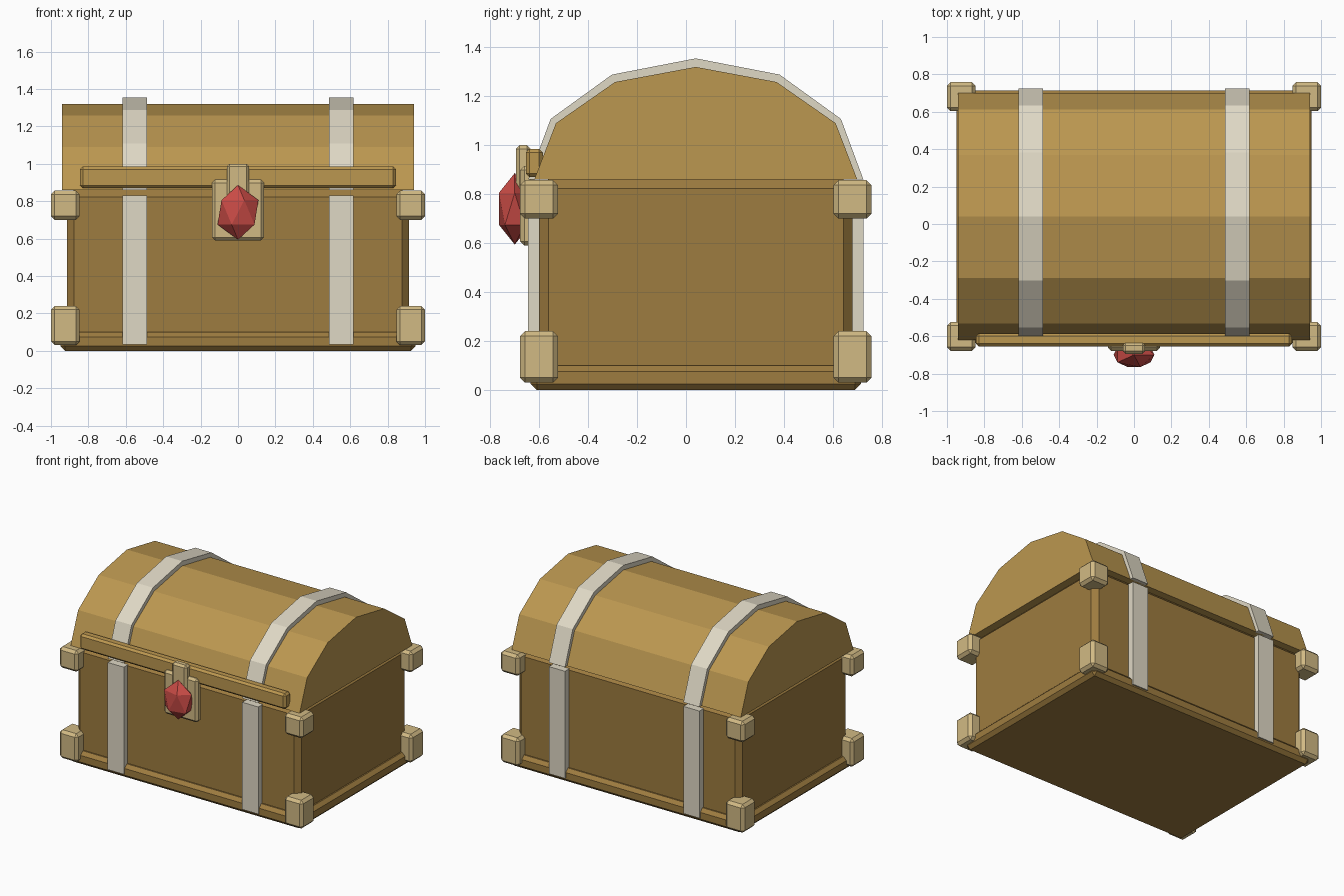
import bpy, bmesh
from math import sin, cos, pi

if "Cube" in bpy.data.objects:
    bpy.data.objects.remove(bpy.data.objects["Cube"])


def material(name, rgb):
    m = bpy.data.materials.new(name)
    m.diffuse_color = (*rgb, 1)
    m.use_nodes = True
    m.node_tree.nodes["Principled BSDF"].inputs["Base Color"].default_value = m.diffuse_color
    return m


WOOD = material("wood", (0.34, 0.20, 0.05))
LID = material("lid_wood", (0.50, 0.31, 0.08))
BAND = material("band_metal", (0.74, 0.69, 0.56))
BRASS = material("brass", (0.64, 0.49, 0.23))
GEM = material("gem_red", (0.58, 0.07, 0.06))
CY = 0.04  # middle of the chest in y


def finish(name, bm, mat):
    bmesh.ops.recalc_face_normals(bm, faces=bm.faces)
    me = bpy.data.meshes.new(name)
    bm.to_mesh(me)
    bm.free()
    me.materials.append(mat)
    ob = bpy.data.objects.new(name, me)
    bpy.context.collection.objects.link(ob)
    return ob


def box(name, xs, ys, zs, mat, bevel=0):
    bm = bmesh.new()
    bmesh.ops.create_cube(bm, size=1)
    for v in bm.verts:
        v.co = [(r[0] + r[1]) / 2 + c * (r[1] - r[0])
                for c, r in zip(v.co, (xs, ys, zs))]
    if bevel:
        bmesh.ops.bevel(bm, geom=bm.edges[:], offset=bevel, segments=1,
                        profile=0.5, affect='EDGES')
    return finish(name, bm, mat)


def arc(ry, rz):
    return [(CY - ry * cos(i * pi / 6), 0.86 + rz * sin(i * pi / 6)) for i in range(7)]


def extrude_x(name, profile, x0, x1, mat):
    bm = bmesh.new()
    a = [bm.verts.new((x0, y, z)) for y, z in profile]
    b = [bm.verts.new((x1, y, z)) for y, z in profile]
    bm.faces.new(a)
    bm.faces.new(b)
    for i in range(len(a)):
        j = (i + 1) % len(a)
        bm.faces.new((a[i], a[j], b[j], b[i]))
    return finish(name, bm, mat)


# Chest body and base
box("base", (-0.95, 0.95), (-0.635, 0.715), (0, 0.10), WOOD, 0.025)
box("body", (-0.915, 0.915), (-0.60, 0.68), (0.05, 0.86), WOOD, 0.037)

# Faceted barrel lid
extrude_x("lid", arc(0.66, 0.46), -0.94, 0.94, LID)

# Metal straps over the lid and down the front and back
for side, x0, x1 in (("left", -0.618, -0.486), ("right", 0.486, 0.618)):
    extrude_x("lid_band_" + side, arc(0.685, 0.495) + arc(0.63, 0.43)[::-1], x0, x1, BAND)
    box("front_band_" + side, (x0, x1), (-0.645, -0.58), (0.035, 0.83), BAND)
    box("back_band_" + side, (x0, x1), (0.66, 0.725), (0.035, 0.83), BAND)

# Corner blocks
for sx in (-1, 1):
    for sy in (-1, 1):
        xs = sorted((sx * 0.847, sx * 1.0))
        ys = sorted((CY + sy * 0.563, CY + sy * 0.718))
        box("lower_corner", xs, ys, (0.03, 0.24), BRASS, 0.02)
        box("upper_corner", xs, ys, (0.70, 0.857), BRASS, 0.02)

# Front rim bar, lock plate and hasp
box("lid_rim", (-0.845, 0.845), (-0.655, -0.585), (0.87, 0.985), LID, 0.015)
box("lock_plate", (-0.14, 0.14), (-0.678, -0.62), (0.59, 0.915), BRASS, 0.017)
box("hasp", (-0.06, 0.06), (-0.695, -0.635), (0.76, 1.0), BRASS, 0.015)

# Gem on the lock
bm = bmesh.new()
bmesh.ops.create_icosphere(bm, subdivisions=1, radius=1)
for v in bm.verts:
    v.co = (v.co.x * 0.122, -0.70 + v.co.y * 0.076, 0.74 + v.co.z * 0.146)
finish("gem", bm, GEM)
